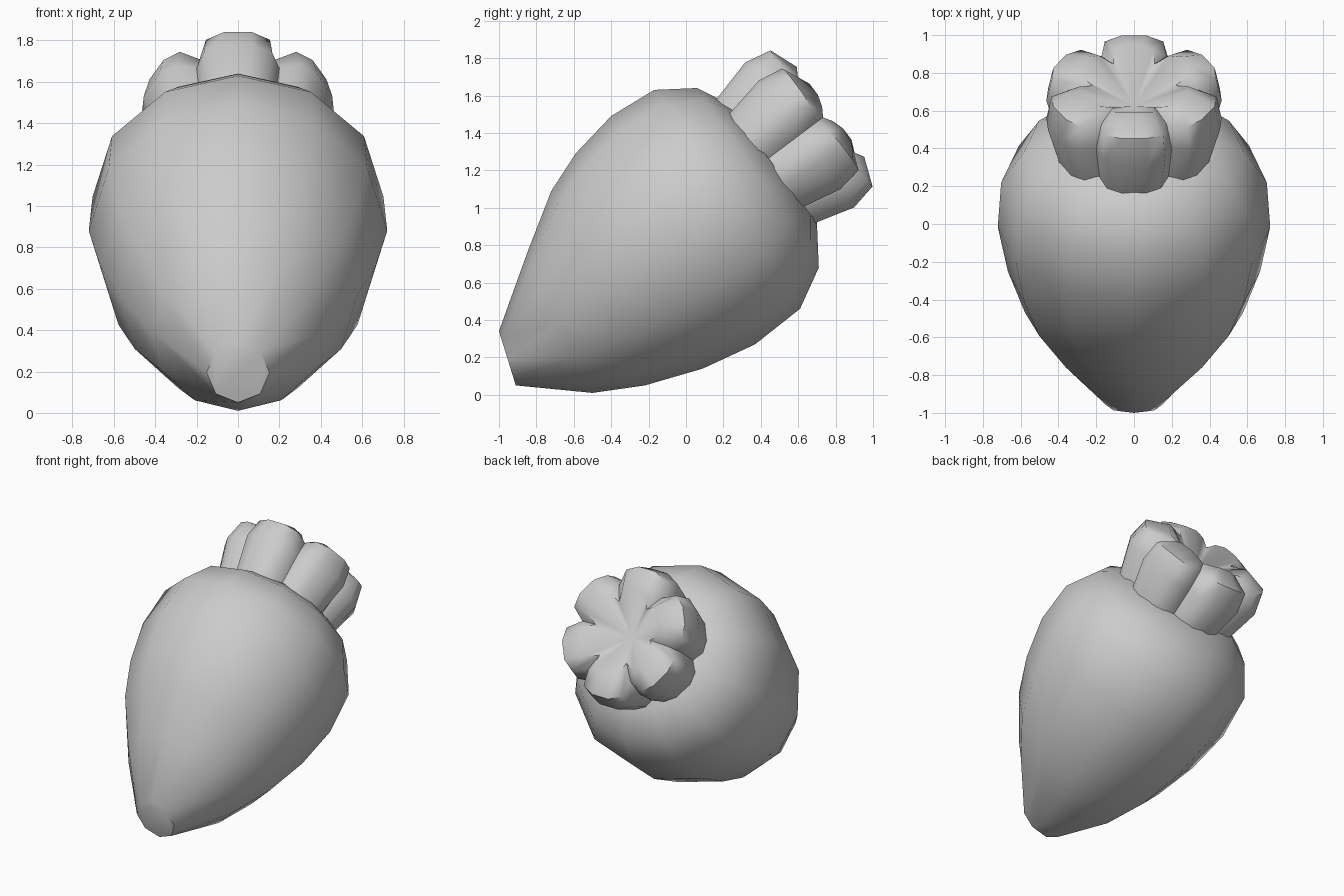
import bpy, bmesh
from math import sin, cos, radians, hypot

if "Cube" in bpy.data.objects:
    bpy.data.objects.remove(bpy.data.objects["Cube"])


def loft(name, rings, start_pole=None, end_pole=None, smooth=45):
    """Skin a list of equal-length point rings, closing each end with a face or a pole."""
    bm = bmesh.new()
    loops = [[bm.verts.new(p) for p in ring] for ring in rings]
    n = len(loops[0])
    for a, b in zip(loops, loops[1:]):
        for i in range(n):
            j = (i + 1) % n
            bm.faces.new((a[i], a[j], b[j], b[i]))
    for loop, pole in ((loops[0], start_pole), (loops[-1], end_pole)):
        if pole is None:
            bm.faces.new(loop)
        else:
            tip = bm.verts.new(pole)
            for i in range(n):
                bm.faces.new((loop[i], loop[(i + 1) % n], tip))
    bmesh.ops.remove_doubles(bm, verts=bm.verts, dist=1e-4)
    bmesh.ops.recalc_face_normals(bm, faces=bm.faces)
    mesh = bpy.data.meshes.new(name)
    bm.to_mesh(mesh)
    bm.free()
    obj = bpy.data.objects.new(name, mesh)
    bpy.context.collection.objects.link(obj)
    bpy.ops.object.select_all(action='DESELECT')
    obj.select_set(True)
    bpy.context.view_layer.objects.active = obj
    bpy.ops.object.shade_smooth_by_angle(angle=radians(smooth))
    return obj


# Body: tilted 12-sided rings, each given by its upper and lower (y, z) points
sections = [
    ((-1.00, 0.34), (-0.91, 0.05)),
    ((-0.845, 0.77), (-0.50, 0.01)),
    ((-0.72, 1.09), (-0.22, 0.05)),
    ((-0.59, 1.29), (0.09, 0.14)),
    ((-0.40, 1.49), (0.37, 0.27)),
    ((-0.17, 1.63), (0.61, 0.46)),
    ((0.06, 1.64), (0.71, 0.68)),
    ((0.22, 1.56), (0.70, 0.92)),
]
rings = []
for k, ((uy, uz), (ly, lz)) in enumerate(sections):
    cy, cz = (uy + ly) / 2, (uz + lz) / 2
    hy, hz = (uy - ly) / 2, (uz - lz) / 2
    r = hypot(hy, hz)
    # the small flat tip is an octagon: the two middle points of each quarter merge
    quarter = (0, 45, 45) if k == 0 else (0, 30, 60)
    angles = [radians(q * 90 + a) for q in range(4) for a in quarter]
    rings.append([(r * sin(a), cy + hy * cos(a), cz + hz * cos(a)) for a in angles])
loft("body", rings)


# Crown: six rounded lobes around the tilted axis, with a dimple in the end
def crown_point(u, x, v):
    return (x, 0.415 + 0.8 * u - 0.6 * v, 1.245 + 0.6 * u + 0.8 * v)


# (axial position, lobe radius, valley radius, valley axial drop)
profile = [
    (-0.15, 0.41, 0.35, 0),
    (0.00, 0.42, 0.36, 0),
    (0.24, 0.485, 0.40, 0),
    (0.387, 0.455, 0.345, 0.02),
    (0.447, 0.30, 0.22, 0.05),
]
rings = []
for u, r, valley, drop in profile:
    ring = []
    for lobe in range(6):
        for deg, rad, du in ((-30, valley, drop), (-20.5, r * 0.97, drop * 0.4),
                             (-8.3, r * 1.01, 0), (8.3, r * 1.01, 0),
                             (20.5, r * 0.97, drop * 0.4)):
            a = radians(lobe * 60 + deg)
            ring.append(crown_point(u - du, rad * sin(a), rad * cos(a)))
    rings.append(ring)
loft("crown", rings, end_pole=crown_point(0.26, 0, 0), smooth=50)
